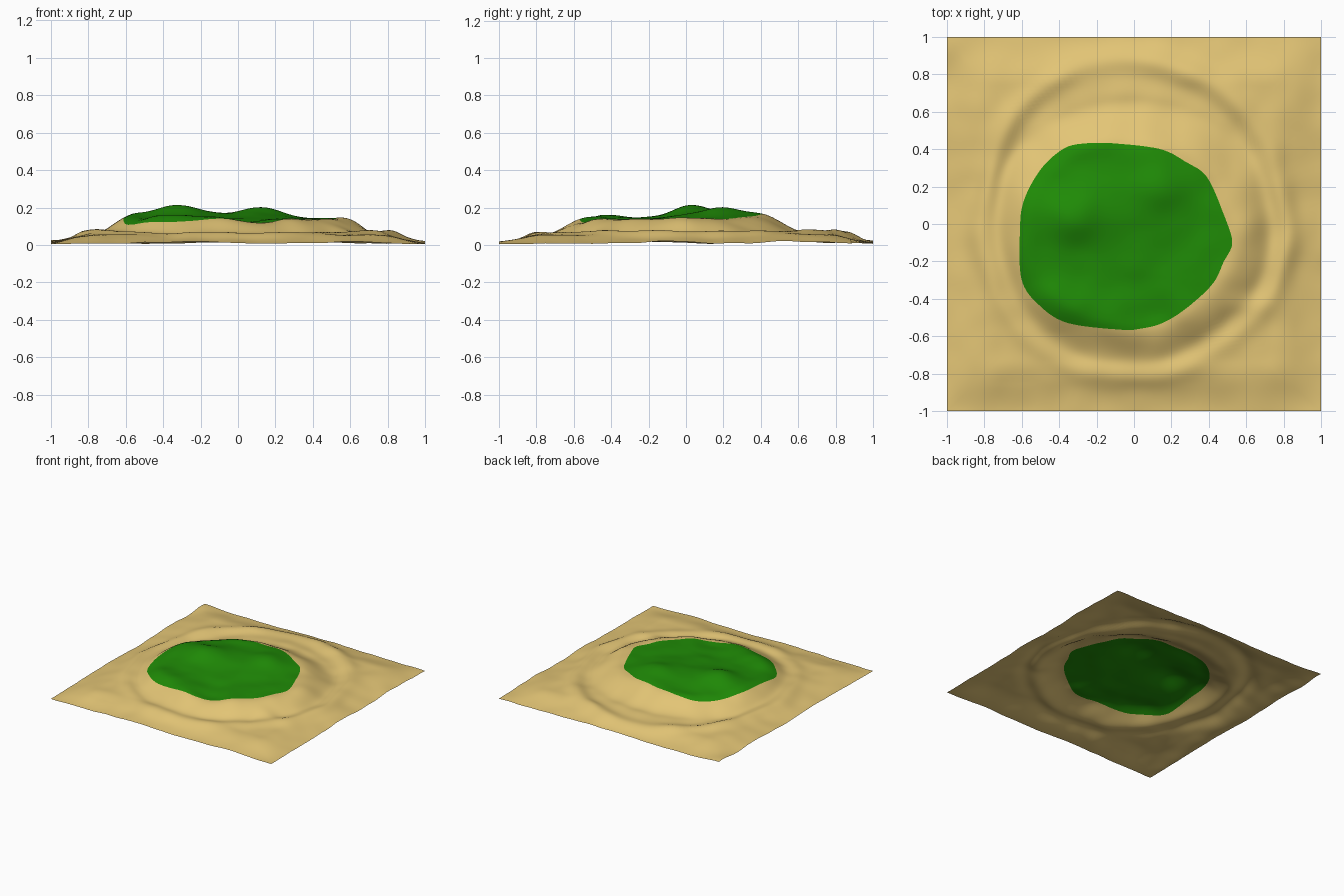
import bpy, bmesh, math
from mathutils import Vector, noise

if "Cube" in bpy.data.objects:
    bpy.data.objects.remove(bpy.data.objects["Cube"])

# Outline of the grass patch, counter-clockwise from the east tip
OUTLINE = [(.525, -.1), (.48, .05), (.39, .25), (.28, .33), (.14, .4), (-.1, .43), (-.27, .43),
           (-.38, .4), (-.5, .29), (-.59, .12), (-.61, -.05), (-.6, -.3), (-.5, -.44), (-.35, -.53),
           (-.07, -.565), (.03, -.56), (.15, -.53), (.28, -.45), (.42, -.32), (.48, -.2)]
CX, CY = -.05, -.07      # centre of the patch
SIDE = 48                # segments per side of the square sheet
GRASS_RINGS, SAND_RINGS = 26, 36

# Hills and dips: x, y, width x, width y, height
BUMPS = [(-.32, .03, .18, .15, .058), (.13, .20, .16, .15, .047), (-.1, .1, .38, .24, .022),
         (-.38, -.43, .22, .12, .026), (0, -.34, .16, .1, -.012), (.1, -.48, .12, .1, -.014),
         (.38, -.12, .14, .18, .004), (.6, -.02, .08, .1, .014), (.6, -.43, .1, .06, .016),
         (.5, -.55, .05, .1, -.008), (.1, .4, .3, .08, .012), (-.25, .42, .15, .09, .012),
         (.02, -.8, .45, .07, .008), (-.57, 0, .1, .25, .016), (0, .68, .5, .1, .008)]
# Ripple of the square's rim: x, y, width, height
RIM_BUMPS = [(-.25, -1, .22, .01), (1, -.07, .15, .012), (-1, .95, .12, .02), (-1, -.3, .3, .01),
             (1, .6, .2, .012), (.6, -1, .2, .006), (.2, 1, .3, .008), (-1, .5, .2, .012)]


def smooth(a, b, v):
    t = min(1, max(0, (v - a) / (b - a)))
    return t * t * (3 - 2 * t)


def height(x, y):
    # wander a little so that the rings are not perfect circles
    wx = x + .04 * noise.noise(Vector((x * 2.3, y * 2.3, 11)))
    wy = y + .04 * noise.noise(Vector((x * 2.3, y * 2.3, 23)))
    r = math.hypot(wx, wy * (.93 if y > 0 else 1))
    edge = smooth(-.04, .26, 1 - abs(x)) * smooth(-.04, .26, 1 - abs(y))
    z = .006 + .048 * edge
    z += .084 * (1 - smooth(.49, .73, math.hypot((x + .015) / 1.1, (y + .05) / .98)))  # plateau
    wave = .75 + .5 * noise.noise(Vector((x * 1.5, y * 1.5, 3)))
    if y < 0:
        wave *= 1 - .7 * smooth(.3, .8, -y)                              # weaker at the front
    z += .034 * wave * math.exp(-((r - .82) / .06) ** 2)                 # outer ridge
    z -= .010 * wave * math.exp(-((r - .73) / .05) ** 2)                 # ditch inside it
    for bx, by, sx, sy, h in BUMPS:
        z += h * math.exp(-((x - bx) / sx) ** 2 - ((y - by) / sy) ** 2)
    for bx, by, s, h in RIM_BUMPS:
        z += h * math.exp(-((x - bx) ** 2 + (y - by) ** 2) / s ** 2)
    z += .008 * noise.noise(Vector((x * 4, y * 4, 0))) + .006 * noise.noise(Vector((x * 7, y * 7, 5)))
    return max(.001, z)


def outline_hit(dx, dy):
    """Point where a ray from the patch centre meets its smoothed outline."""
    best = min(RIM, key=lambda p: abs(math.remainder(
        math.atan2(p[1] - CY, p[0] - CX) - math.atan2(dy, dx), math.tau)))
    r = math.hypot(best[0] - CX, best[1] - CY) / math.hypot(dx, dy)
    return CX + dx * r, CY + dy * r


def spline(points, steps=30):
    out, n = [], len(points)
    for i in range(n):
        a, b, c, d = (Vector(points[(i + k) % n]) for k in (-1, 0, 1, 2))
        for s in range(steps):
            t = s / steps
            out.append(.5 * (2 * b + (c - a) * t + (2 * a - 5 * b + 4 * c - d) * t * t
                             + (3 * b - a - 3 * c + d) * t ** 3))
    return out


RIM = spline(OUTLINE)

# Matching loops: square border and grass rim
border = []
for ax, ay, dx, dy in [(-1, -1, 1, 0), (1, -1, 0, 1), (1, 1, -1, 0), (-1, 1, 0, -1)]:
    border += [(ax + dx * 2 * k / SIDE, ay + dy * 2 * k / SIDE) for k in range(SIDE)]
rim = [outline_hit(x - CX, y - CY) for x, y in border]


def material(name, colour):
    m = bpy.data.materials.new(name)
    m.diffuse_color = (*colour, 1)
    m.use_nodes = True
    m.node_tree.nodes["Principled BSDF"].inputs["Base Color"].default_value = m.diffuse_color
    return m


def sheet(name, inner, outer, rings, mat):
    """Open ring-by-ring surface between two loops, draped on the terrain."""
    bm = bmesh.new()
    loops = []
    for k in range(rings + 1):
        t = k / rings
        if inner is None and k == 0:
            continue
        src = inner or [(CX, CY)] * len(outer)
        pts = [(a[0] + (b[0] - a[0]) * t, a[1] + (b[1] - a[1]) * t) for a, b in zip(src, outer)]
        loops.append([bm.verts.new((x, y, height(x, y))) for x, y in pts])
    n = len(outer)
    for a, b in zip(loops, loops[1:]):
        for i in range(n):
            bm.faces.new((a[i], b[i], b[(i + 1) % n], a[(i + 1) % n]))
    if inner is None:
        c = bm.verts.new((CX, CY, height(CX, CY)))
        for i in range(n):
            bm.faces.new((c, loops[0][i], loops[0][(i + 1) % n]))
    for f in bm.faces:
        f.smooth = True
    me = bpy.data.meshes.new(name)
    bm.to_mesh(me)
    bm.free()
    me.materials.append(mat)
    bpy.context.collection.objects.link(bpy.data.objects.new(name, me))


sheet("grass_patch", None, rim, GRASS_RINGS, material("grass green", (.014, .26, .002)))
sheet("sand_island", rim, border, SAND_RINGS, material("sand", (.77, .56, .18)))
